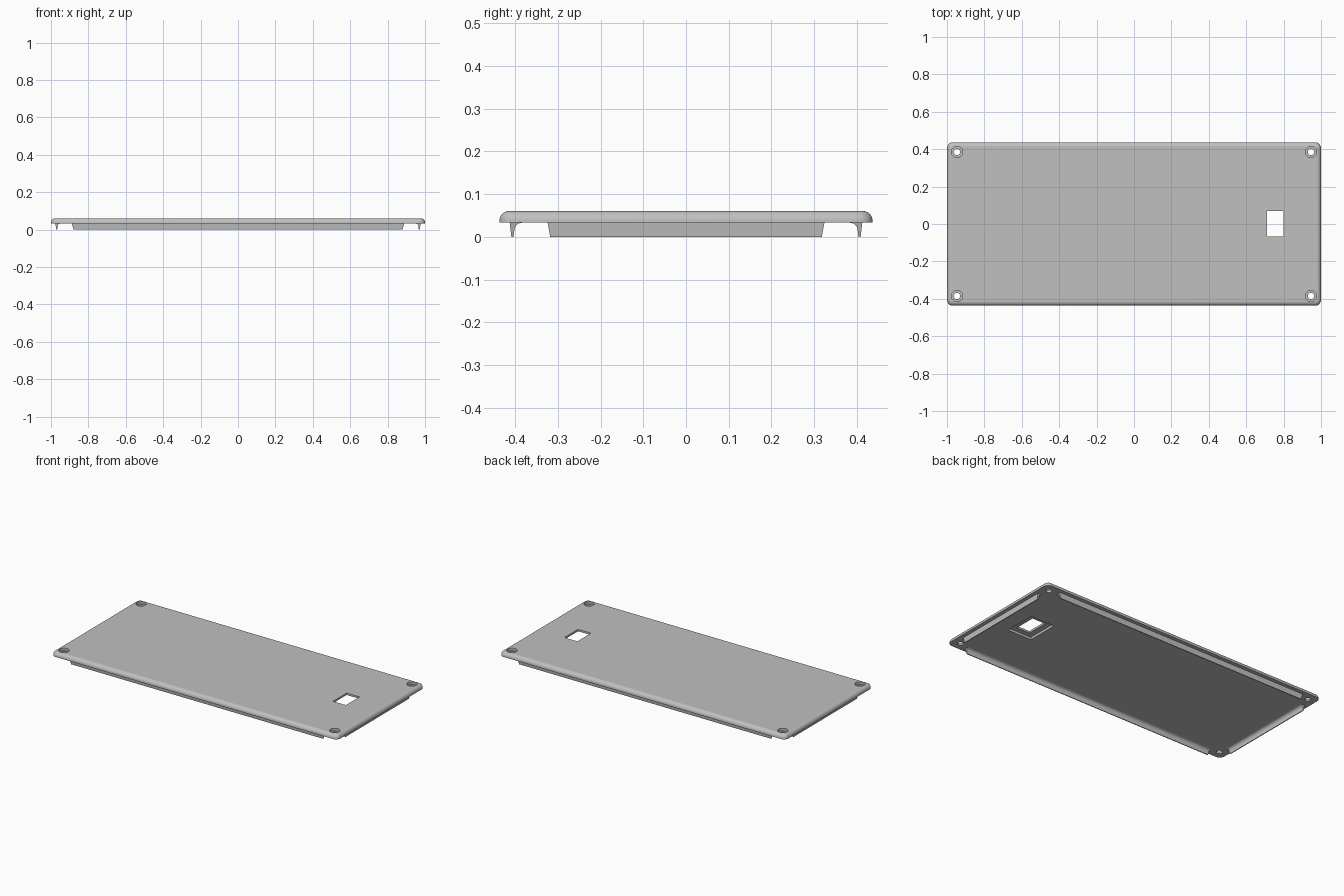
import bpy, bmesh
from math import pi, sin, cos, radians

cube = bpy.data.objects.get("Cube")
if cube:
    bpy.data.objects.remove(cube, do_unlink=True)

grey = bpy.data.materials.new("light grey plastic")
grey.use_nodes = True
COLOUR = (0.53, 0.53, 0.53, 1)
grey.diffuse_color = COLOUR
grey.node_tree.nodes["Principled BSDF"].inputs["Base Color"].default_value = COLOUR

HALF_X, HALF_Y = 1.0, 0.437
UNDER, TOP = 0.033, 0.0605


def loft(name, rings):
    """Closed solid through a stack of matching point rings."""
    bm = bmesh.new()
    loops = [[bm.verts.new(p) for p in ring] for ring in rings]
    n = len(loops[0])
    for a, b in zip(loops, loops[1:]):
        for i in range(n):
            j = (i + 1) % n
            bm.faces.new((a[i], a[j], b[j], b[i]))
    bm.faces.new(loops[0][::-1])
    bm.faces.new(loops[-1])
    bmesh.ops.recalc_face_normals(bm, faces=bm.faces)
    mesh = bpy.data.meshes.new(name)
    bm.to_mesh(mesh)
    bm.free()
    mesh.materials.append(grey)
    obj = bpy.data.objects.new(name, mesh)
    bpy.context.collection.objects.link(obj)
    return obj


def select(obj):
    bpy.ops.object.select_all(action="DESELECT")
    obj.select_set(True)
    bpy.context.view_layer.objects.active = obj


def smooth(obj):
    select(obj)
    bpy.ops.object.shade_smooth_by_angle(angle=radians(30))


def rounded_rect(inset, z, radius=0.032, steps=8):
    r = radius - inset
    ring = []
    for k, (sx, sy) in enumerate(((1, 1), (-1, 1), (-1, -1), (1, -1))):
        for i in range(steps + 1):
            a = (k + i / steps) * pi / 2
            ring.append((sx * (HALF_X - radius) + r * cos(a),
                         sy * (HALF_Y - radius) + r * sin(a), z))
    return ring


def circle(x, y, r, z, n=32):
    return [(x + r * cos(2 * pi * i / n), y + r * sin(2 * pi * i / n), z)
            for i in range(n)]


def rect(x0, x1, y0, y1, z):
    return [(x0, y0, z), (x1, y0, z), (x1, y1, z), (x0, y1, z)]


# Lid plate with a rounded upper edge
R = 0.023
rings = [rounded_rect(0, UNDER)]
for i in range(9):
    a = i / 8 * pi / 2
    rings.append(rounded_rect(R * (1 - cos(a)), TOP - R + R * sin(a)))
plate = loft("lid_plate", rings)

# Cutters: counterbored screw holes, window and its pocket underneath
cutters = []
for sx in (-1, 1):
    for sy in (-1, 1):
        x, y = sx * 0.946, sy * 0.385
        cutters.append(loft("screw_hole_cutter", [
            circle(x, y, 0.017, 0.0), circle(x, y, 0.017, 0.045),
            circle(x, y, 0.030, 0.045), circle(x, y, 0.030, 0.1)]))
cutters.append(loft("window_cutter", [
    rect(0.672, 0.838, -0.098, 0.102, 0.0),
    rect(0.672, 0.838, -0.098, 0.102, 0.048),
    rect(0.71, 0.80, -0.066, 0.07, 0.048),
    rect(0.71, 0.80, -0.066, 0.07, 0.1)]))

for cutter in cutters:
    cutter.hide_render = True
    select(plate)
    mod = plate.modifiers.new("cut", "BOOLEAN")
    mod.operation = "DIFFERENCE"
    mod.solver = "EXACT"
    mod.object = cutter
    bpy.ops.object.modifier_apply(modifier=mod.name)
    bpy.data.objects.remove(cutter, do_unlink=True)
smooth(plate)

# Locating lips: thin drafted wall with a fillet into the plate
profile = [(0.0, UNDER + 0.001), (0.004, 0.0), (0.009, 0.0), (0.011, 0.015)]
for i in range(1, 7):
    a = i / 6 * pi / 2
    profile.append((0.011 + 0.018 * (1 - cos(a)), 0.015 + 0.018 * sin(a)))
profile.append((0.029, UNDER + 0.001))


def lip(name, outer, half_length, draft, side, along_x):
    ends = []
    for e in (-1, 1):
        ring = []
        for d, z in profile:
            t = e * (half_length + draft * z / UNDER)
            w = side * (outer - d)
            ring.append((t, w, z) if along_x else (w, t, z))
        ends.append(ring)
    smooth(loft(name, ends))


lip("front_lip", 0.413, 0.88, 0.008, -1, True)
lip("back_lip", 0.413, 0.88, 0.008, 1, True)
lip("left_lip", 0.976, 0.318, 0.006, 1, False)
lip("right_lip", 0.976, 0.318, 0.006, -1, False)
